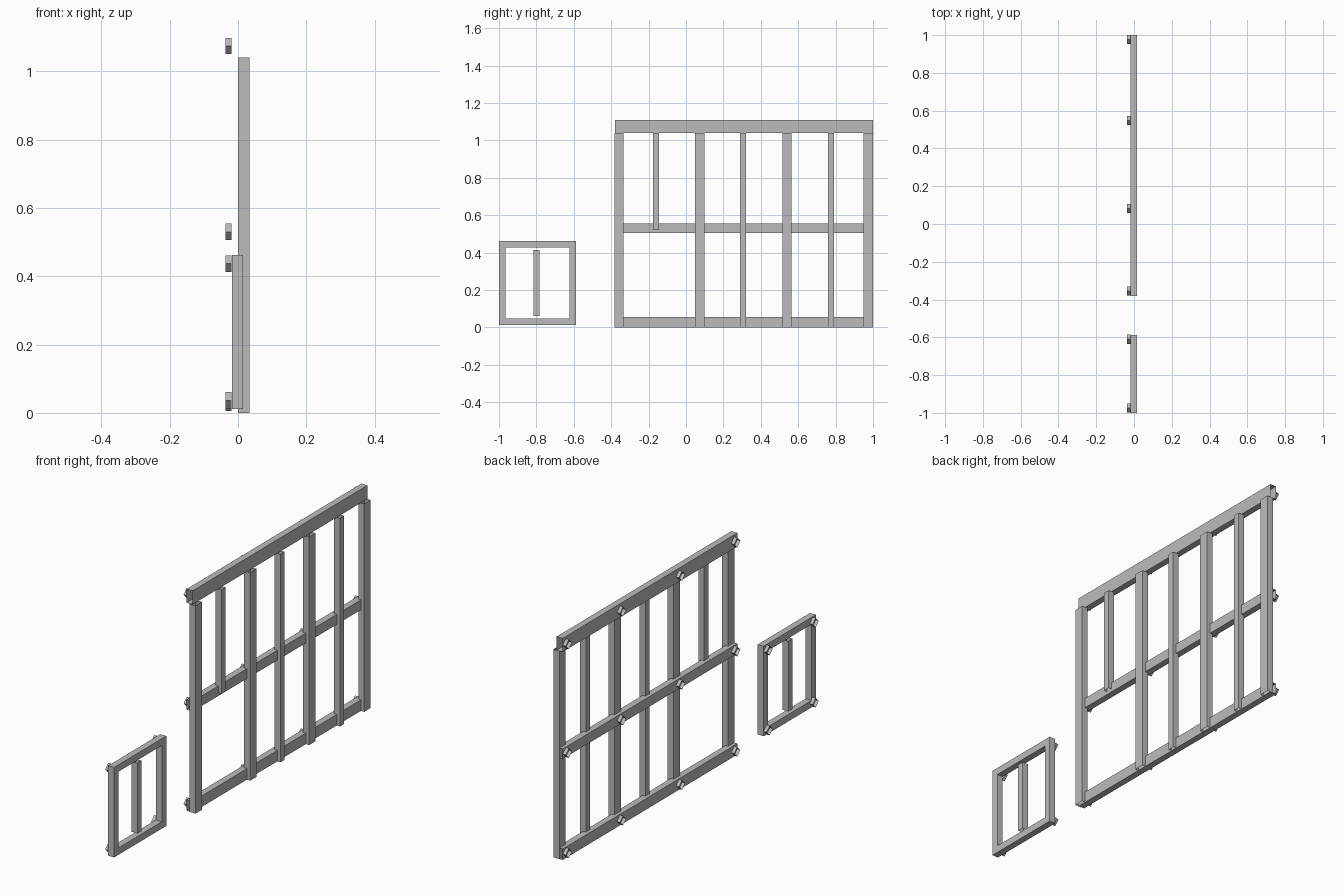
import bpy
import bmesh
from mathutils import Matrix, Vector

cube = bpy.data.objects.get("Cube")
if cube:
    bpy.data.objects.remove(cube, do_unlink=True)

GREY = (0.5, 0.5, 0.5, 1.0)
grey = bpy.data.materials.new("plain grey")
grey.use_nodes = True
grey.diffuse_color = GREY
grey.node_tree.nodes["Principled BSDF"].inputs["Base Color"].default_value = GREY

# Depth ranges of the rail layer, the post layer and the pegs
RAIL_X = (-0.018, 0.015)
POST_X = (0.0, 0.033)
PEG_X = (-0.036, -0.019)


def finish(bm, name):
    bmesh.ops.recalc_face_normals(bm, faces=bm.faces)
    mesh = bpy.data.meshes.new(name)
    bm.to_mesh(mesh)
    bm.free()
    mesh.materials.append(grey)
    obj = bpy.data.objects.new(name, mesh)
    bpy.context.collection.objects.link(obj)
    return obj


def beam(name, xs, ys, zs, axis):
    """Hollow rectangular beam, open at both ends along the axis."""
    bm = bmesh.new()
    lo, hi = Vector((xs[0], ys[0], zs[0])), Vector((xs[1], ys[1], zs[1]))
    bmesh.ops.create_cube(bm, size=1)
    bm.normal_update()
    ends = [f for f in bm.faces if abs(f.normal[axis]) > 0.9]
    bmesh.ops.delete(bm, geom=ends, context='FACES')
    bmesh.ops.transform(bm, verts=bm.verts, matrix=Matrix.Translation(
        (lo + hi) / 2) @ Matrix.Diagonal((hi - lo).to_4d()))
    return finish(bm, name)


def peg(name, y, z):
    """Short diamond-section tube pointing out of the rail."""
    r = 0.024
    bm = bmesh.new()
    rings = [[bm.verts.new((x, y + dy, z + dz))
              for dy, dz in ((r, 0), (0, r), (-r, 0), (0, -r))] for x in PEG_X]
    for i in range(4):
        j = (i + 1) % 4
        bm.faces.new((rings[0][i], rings[0][j], rings[1][j], rings[1][i]))
    return finish(bm, name)


# Large frame: horizontal rails
START, END = -0.38, 1.0
rails = {"bottom_rail": (0.0, 0.055), "middle_rail": (0.505, 0.555),
         "top_rail": (1.04, 1.108)}
for name, zs in rails.items():
    beam(name, RAIL_X, (START, END), zs, 1)

# Large frame: wide posts and thin studs
for i, y in enumerate((-0.358, 0.074, 0.54, 0.975)):
    beam(f"post_{i + 1}", POST_X, (y - 0.025, y + 0.025), (0, 1.04), 2)
for i, (y, base) in enumerate(((-0.16, 0.52), (0.305, 0), (0.775, 0))):
    beam(f"stud_{i + 1}", POST_X, (y - 0.016, y + 0.016), (base, 1.04), 2)

# Small window frame: a square ring with depth
bm = bmesh.new()
y0, y1, z0, z1 = -1.0, -0.588, 0.012, 0.462
face = bm.faces.new([bm.verts.new((RAIL_X[0], y, z))
                     for y, z in ((y0, z0), (y1, z0), (y1, z1), (y0, z1))])
bm.normal_update()
bmesh.ops.inset_region(bm, faces=[face], thickness=0.049, use_boundary=True)
bmesh.ops.delete(bm, geom=[face], context='FACES')
out = bmesh.ops.extrude_face_region(bm, geom=bm.faces[:], use_keep_orig=True)
moved = [g for g in out["geom"] if isinstance(g, bmesh.types.BMVert)]
bmesh.ops.translate(bm, verts=moved, vec=(RAIL_X[1] - RAIL_X[0], 0, 0))
finish(bm, "window_frame")
beam("window_mullion", RAIL_X, (-0.815, -0.783), (0.061, 0.413), 2)

# Pegs on the rails and at the window corners
for row, z in zip(("bottom", "middle", "top"), (0.029, 0.53, 1.074)):
    for i, y in enumerate((-0.354, 0.082, 0.548, 0.976)):
        peg(f"{row}_peg_{i + 1}", y, z)
for row, z in (("lower", 0.037), ("upper", 0.437)):
    for i, y in enumerate((-0.974, -0.61)):
        peg(f"window_{row}_peg_{i + 1}", y, z)
